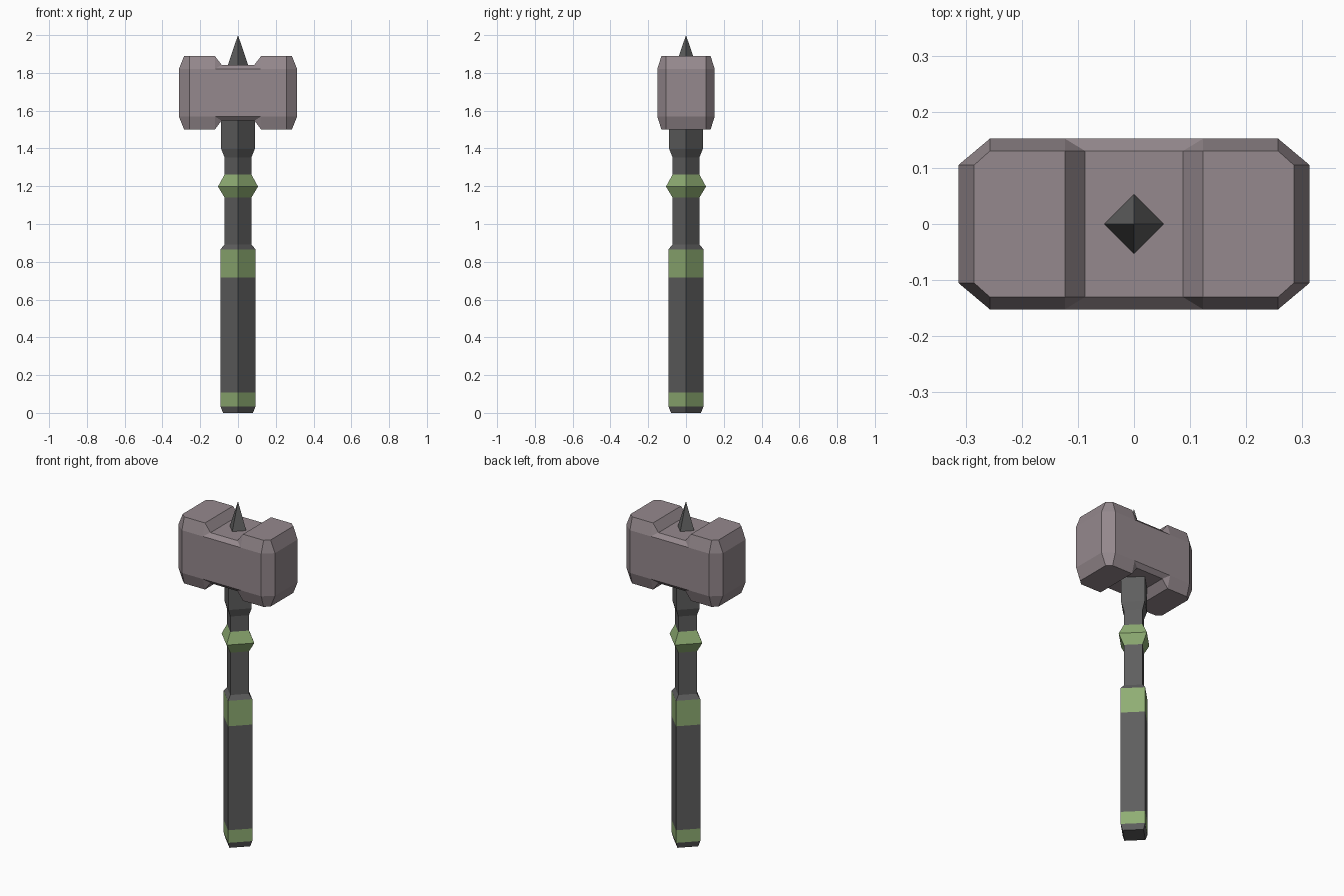
import bpy, bmesh, math
from itertools import product

if "Cube" in bpy.data.objects:
    bpy.data.objects.remove(bpy.data.objects["Cube"])


def material(name, rgb):
    m = bpy.data.materials.new(name)
    m.diffuse_color = (*rgb, 1)
    m.use_nodes = True
    m.node_tree.nodes["Principled BSDF"].inputs["Base Color"].default_value = m.diffuse_color
    return m


DARK = material("dark_grey", (0.113, 0.113, 0.113))
GREEN = material("moss_green", (0.275, 0.420, 0.172))
STONE = material("warm_grey_stone", (0.300, 0.250, 0.268))


def add_object(name, bm, mats):
    bmesh.ops.recalc_face_normals(bm, faces=bm.faces)
    me = bpy.data.meshes.new(name)
    bm.to_mesh(me)
    bm.free()
    for m in mats:
        me.materials.append(m)
    ob = bpy.data.objects.new(name, me)
    bpy.context.collection.objects.link(ob)
    return ob


def diamond_lathe(name, profile, mats, rule=lambda z: 0):
    """Four-sided lathe with its corners on the x and y axes."""
    bm = bmesh.new()
    rings = []
    for r, z in profile:
        rings.append([bm.verts.new((r * math.cos(i * math.pi / 2),
                                    r * math.sin(i * math.pi / 2), z)) for i in range(4)])
    for low, high in zip(rings, rings[1:]):
        for i in range(4):
            j = (i + 1) % 4
            bm.faces.new((low[i], low[j], high[j], high[i]))
    bm.faces.new(rings[0])
    bm.faces.new(rings[-1])
    bmesh.ops.remove_doubles(bm, verts=bm.verts, dist=1e-4)
    for f in bm.faces:
        f.material_index = rule(f.calc_center_median().z)
    return add_object(name, bm, mats)


# Handle with green bands chosen by height
BANDS = [(0.034, 0.108), (0.717, 0.866), (1.14, 1.262)]
diamond_lathe("handle", [
    (0.079, 0), (0.0925, 0.034), (0.0925, 0.108), (0.0925, 0.717), (0.0925, 0.866),
    (0.071, 0.892), (0.071, 1.14), (0.106, 1.198), (0.071, 1.262),
    (0.071, 1.352), (0.089, 1.397), (0.089, 1.57)],
    [DARK, GREEN], lambda z: int(any(a < z < b for a, b in BANDS)))

# Top spike
diamond_lathe("top_spike", [(0.056, 1.835), (0.00001, 2.0)], [DARK])

# Hammer head: one eighth, mirrored across all three planes
P = dict(
    a0=(.313, 0, 0), a1=(.313, .105, 0), a2=(.257, .152, 0), a3=(0, .152, 0),
    b0=(.313, 0, .125), b1=(.313, .105, .125), b2=(.257, .152, .125),
    b3=(.123, .152, .125), b4=(0, .152, .125),
    c0=(.285, 0, .195), c1=(.285, .105, .195), c2=(.257, .13, .195),
    c3=(.123, .13, .195), c4=(.123, 0, .195),
    d0=(.087, .13, .148), d1=(.087, 0, .148), d2=(0, .13, .148), d3=(0, 0, .148))
FACES = ["a0 a1 b1 b0", "a1 a2 b2 b1", "a2 a3 b4 b3 b2", "b0 b1 c1 c0", "b1 b2 c2 c1",
         "b2 b3 c3 c2", "b3 d0 c3", "b3 b4 d2 d0", "c0 c1 c2 c3 c4", "c4 c3 d0 d1",
         "d1 d0 d2 d3"]
bm = bmesh.new()
for sx, sy, sz in product((1, -1), repeat=3):
    v = {k: bm.verts.new((x * sx, y * sy, z * sz)) for k, (x, y, z) in P.items()}
    for f in FACES:
        bm.faces.new([v[k] for k in f.split()])
bmesh.ops.remove_doubles(bm, verts=bm.verts, dist=1e-4)
bmesh.ops.recalc_face_normals(bm, faces=bm.faces)
bmesh.ops.dissolve_limit(bm, angle_limit=math.radians(0.5), verts=bm.verts, edges=bm.edges)
head = add_object("hammer_head", bm, [STONE])
head.location.z = 1.695
